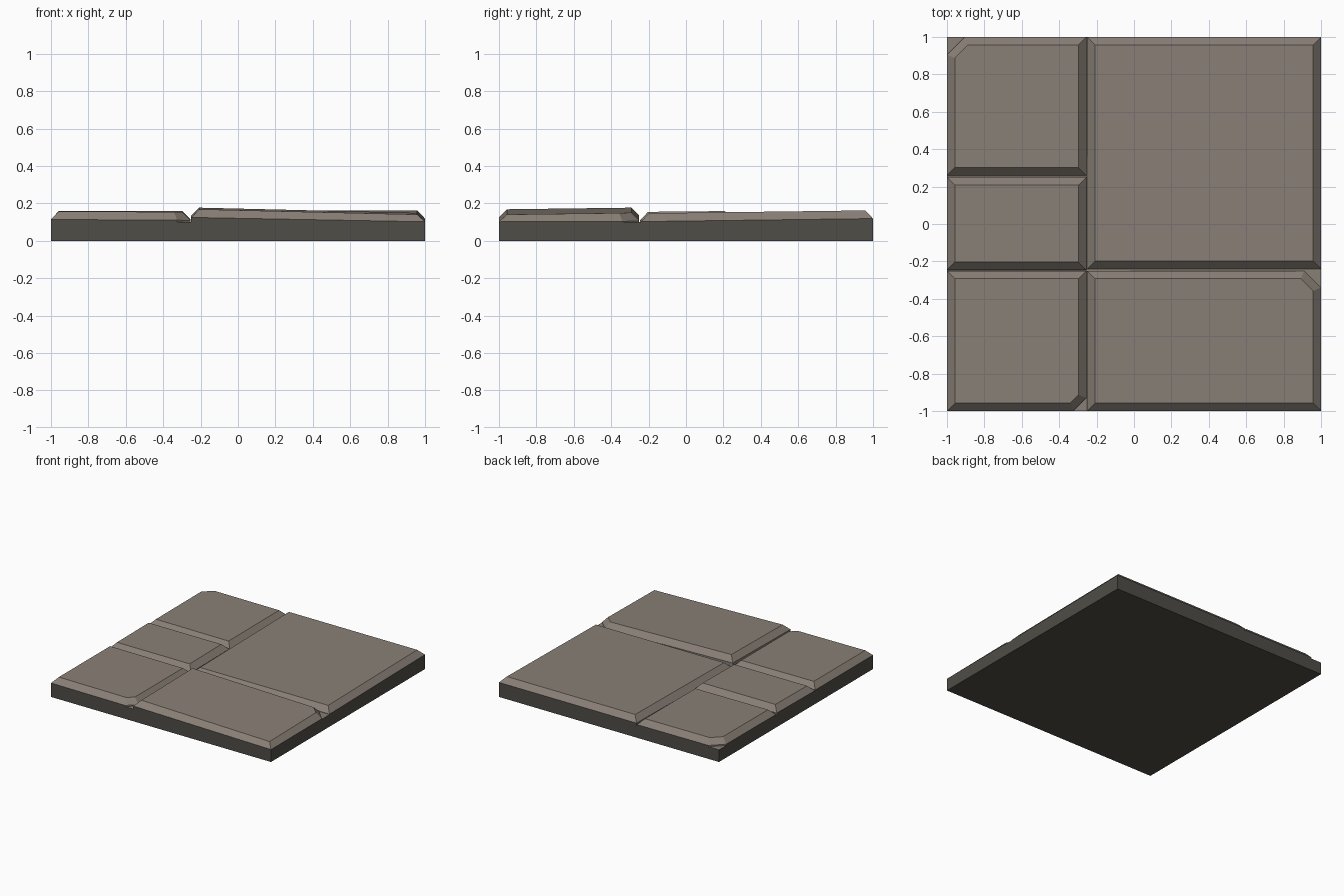
import bpy, bmesh

if "Cube" in bpy.data.objects:
    bpy.data.objects.remove(bpy.data.objects["Cube"])

def material(name, rgb):
    m = bpy.data.materials.new(name)
    m.diffuse_color = (*rgb, 1)
    m.use_nodes = True
    m.node_tree.nodes["Principled BSDF"].inputs["Base Color"].default_value = m.diffuse_color
    return m

STONE = material("warm grey stone", (0.25, 0.215, 0.182))
EDGE = material("dark stone edge", (0.08, 0.074, 0.062))
BASE_TOP = 0.10
BEVEL_W, BEVEL_H = 0.042, 0.044

def finish(name, bm):
    # outer sides and underside are dark, everything else is light stone
    bmesh.ops.recalc_face_normals(bm, faces=bm.faces[:])
    for f in bm.faces:
        c = f.calc_center_median()
        outer = max(abs(c.x), abs(c.y)) > 0.995 and abs(f.normal.z) < 0.2
        f.material_index = 1 if outer or f.normal.z < -0.5 else 0
    me = bpy.data.meshes.new(name)
    bm.to_mesh(me)
    bm.free()
    me.materials.append(STONE)
    me.materials.append(EDGE)
    ob = bpy.data.objects.new(name, me)
    bpy.context.collection.objects.link(ob)

def outline(x0, y0, x1, y1, inset, chip):
    """Rectangle counter-clockwise, with one corner optionally cut off."""
    x0, y0, x1, y1 = x0 + inset, y0 + inset, x1 - inset, y1 - inset
    corners = [(x0, y0), (x1, y0), (x1, y1), (x0, y1)]
    pts = []
    for i, (x, y) in enumerate(corners):
        if chip and chip[0] == i:
            c = chip[1] - inset * 0.586
            for nx, ny in (corners[i - 1], corners[(i + 1) % 4]):
                d = abs(nx - x) + abs(ny - y)
                pts.append((x + (nx - x) * c / d, y + (ny - y) * c / d))
        else:
            pts.append((x, y))
    return pts

def tile(name, rect, height, slope, chip=None):
    """Bevelled slab whose top is slightly tilted."""
    cx, cy = (rect[0] + rect[2]) / 2, (rect[1] + rect[3]) / 2
    top = lambda x, y: height + slope[0] * (x - cx) + slope[1] * (y - cy)
    bm = bmesh.new()
    low = outline(*rect, 0, chip)
    high = outline(*rect, BEVEL_W, chip)
    rings = [
        [bm.verts.new((x, y, BASE_TOP - 0.005)) for x, y in low],
        [bm.verts.new((x, y, max(top(x, y) - BEVEL_H, BASE_TOP + 0.002))) for x, y in low],
        [bm.verts.new((x, y, top(x, y))) for x, y in high],
    ]
    n = len(low)
    for a, b in zip(rings, rings[1:]):
        for i in range(n):
            j = (i + 1) % n
            bm.faces.new((a[i], a[j], b[j], b[i]))
    bm.faces.new(rings[2])
    bm.faces.new(rings[0][::-1])
    finish(name, bm)

# base slab
bm = bmesh.new()
bmesh.ops.create_cube(bm, size=2)
for v in bm.verts:
    v.co.z = BASE_TOP if v.co.z > 0 else 0
finish("base_slab", bm)

# paving tiles: rectangle, mean height, tilt, chipped corner (index, size)
tile("back_left_tile", (-1, 0.26, -0.255, 1), 0.152, (-0.004, 0.004), (3, 0.095))
tile("middle_left_tile", (-1, -0.245, -0.255, 0.25), 0.157, (0, 0.01))
tile("front_left_tile", (-1, -1, -0.255, -0.25), 0.156, (-0.006, 0), (1, 0.07))
tile("large_back_tile", (-0.25, -0.24, 1, 1), 0.155, (0, 0.013))
tile("front_right_tile", (-0.25, -1, 1, -0.25), 0.159, (-0.024, 0.013), (2, 0.09))
